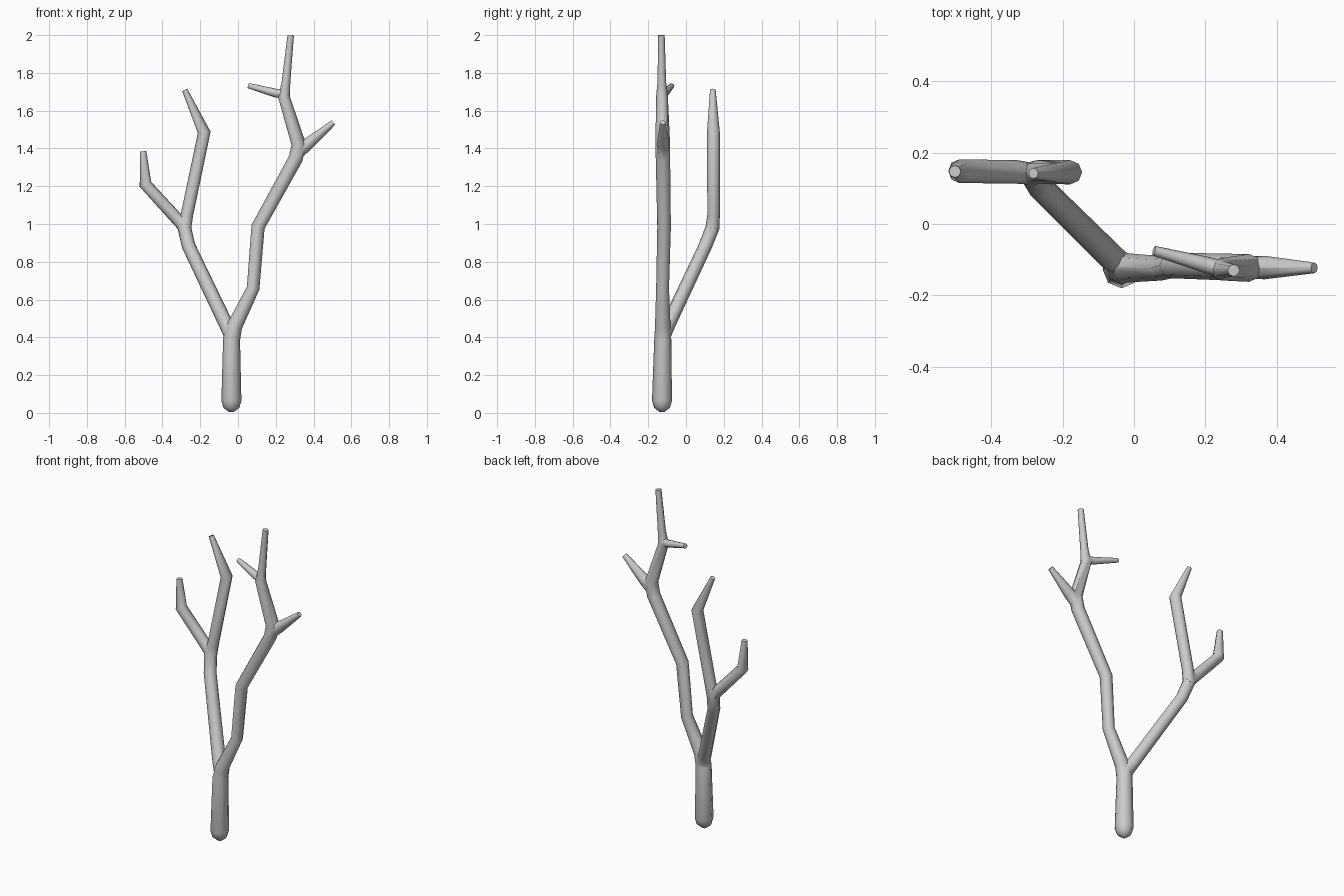
import bpy
import bmesh
import math
from mathutils import Vector

if "Cube" in bpy.data.objects:
    bpy.data.objects.remove(bpy.data.objects["Cube"])

SIDES = 8


def limb(name, points):
    """Closed tapered tube through (x, y, z, radius) points, mitred at bends."""
    bm = bmesh.new()
    pos = [Vector(p[:3]) for p in points]
    rings = []
    for i, p in enumerate(pos):
        t = Vector((0, 0, 0))
        if i > 0:
            t += (p - pos[i - 1]).normalized()
        if i < len(pos) - 1:
            t += (pos[i + 1] - p).normalized()
        t.normalize()
        u = Vector((0, 1, 0))
        u = (u - t * u.dot(t)).normalized()
        v = t.cross(u)
        r = points[i][3]
        ring = []
        for k in range(SIDES):
            a = 2 * math.pi * k / SIDES
            ring.append(bm.verts.new(p + r * (u * math.cos(a) + v * math.sin(a))))
        rings.append(ring)
    for a, b in zip(rings, rings[1:]):
        for k in range(SIDES):
            n = (k + 1) % SIDES
            bm.faces.new((a[k], a[n], b[n], b[k]))
    bm.faces.new(rings[0][::-1])
    bm.faces.new(rings[-1])
    bmesh.ops.recalc_face_normals(bm, faces=bm.faces)
    mesh = bpy.data.meshes.new(name)
    bm.to_mesh(mesh)
    bm.free()
    ob = bpy.data.objects.new(name, mesh)
    bpy.context.collection.objects.link(ob)
    return ob


# Trunk continuing into the tall right bough
tree = limb("bare_tree", [
    (-0.035, -0.127, 0.004, 0.012), (-0.035, -0.127, 0.027, 0.042),
    (-0.035, -0.127, 0.065, 0.053), (-0.034, -0.123, 0.39, 0.045),
    (-0.018, -0.123, 0.46, 0.041), (0.080, -0.124, 0.66, 0.034),
    (0.106, -0.116, 0.985, 0.036), (0.305, -0.122, 1.345, 0.038),
    (0.322, -0.123, 1.42, 0.039), (0.243, -0.127, 1.675, 0.031),
    (0.254, -0.128, 1.75, 0.023), (0.279, -0.130, 2.0, 0.017)])

# Left bough, from the main fork up to its inner tip
left_bough = limb("left_bough", [
    (-0.030, -0.122, 0.395, 0.036), (-0.066, -0.090, 0.475, 0.038),
    (-0.262, 0.103, 0.885, 0.036), (-0.284, 0.140, 0.98, 0.037),
    (-0.270, 0.146, 1.05, 0.033), (-0.179, 0.145, 1.485, 0.034),
    (-0.282, 0.142, 1.71, 0.015)])

# Side twigs
outer_twig = limb("outer_left_twig", [
    (-0.270, 0.139, 0.965, 0.030), (-0.330, 0.146, 1.035, 0.033),
    (-0.490, 0.148, 1.21, 0.033), (-0.502, 0.147, 1.385, 0.017)])
right_twig = limb("right_twig", [
    (0.308, -0.122, 1.365, 0.030), (0.365, -0.122, 1.42, 0.033),
    (0.505, -0.123, 1.537, 0.015)])
upper_twig = limb("upper_twig", [
    (0.250, -0.127, 1.688, 0.024), (0.200, -0.114, 1.693, 0.023),
    (0.056, -0.075, 1.732, 0.014)])

# Fuse everything into one skin
bpy.context.view_layer.objects.active = tree
tree.select_set(True)
for part in (left_bough, outer_twig, right_twig, upper_twig):
    mod = tree.modifiers.new("fuse", 'BOOLEAN')
    mod.operation = 'UNION'
    mod.solver = 'EXACT'
    mod.object = part
    bpy.ops.object.modifier_apply(modifier=mod.name)
    bpy.data.objects.remove(part, do_unlink=True)

bpy.ops.object.shade_smooth_by_angle(angle=math.radians(50))
